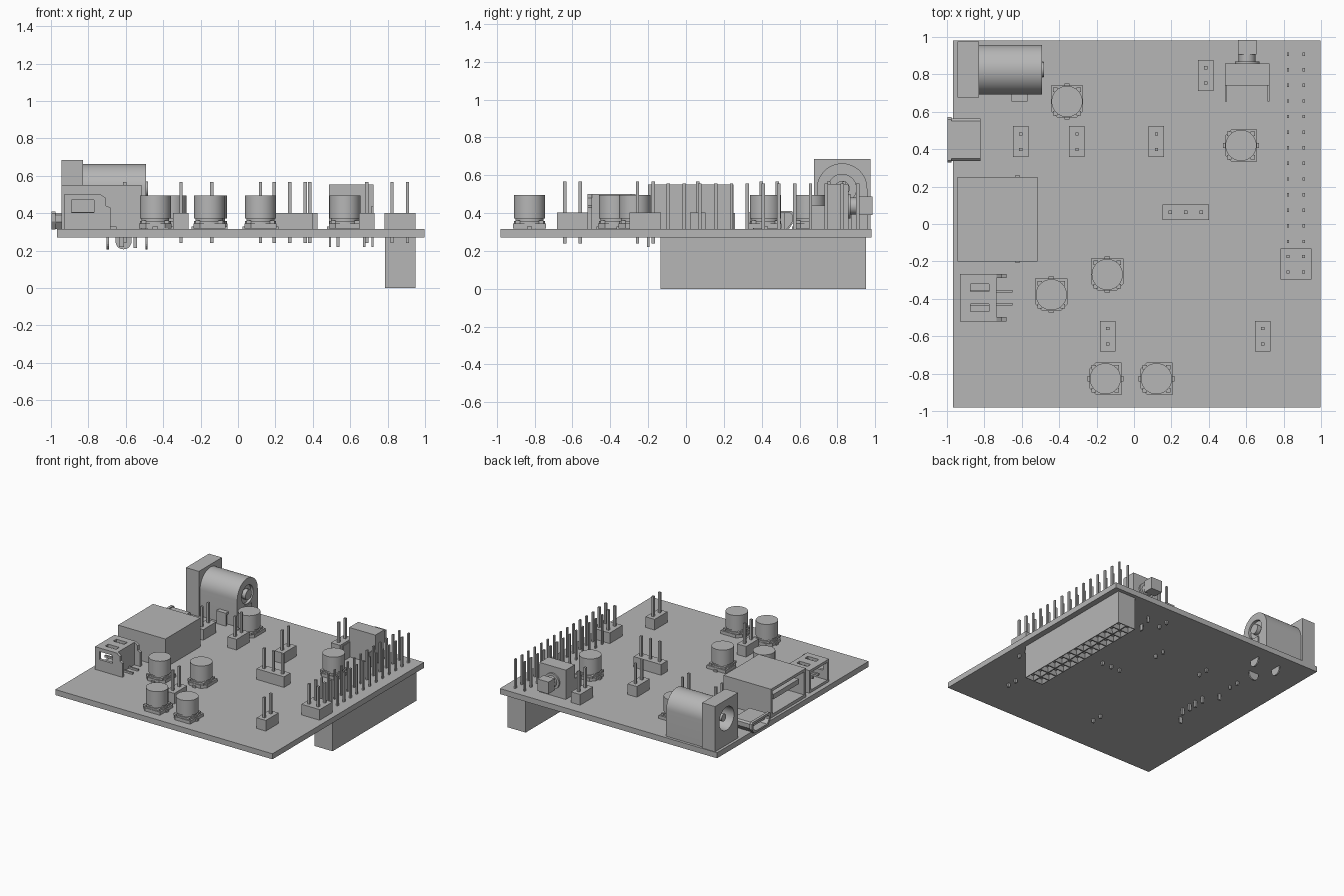
import bpy, bmesh, math

if "Cube" in bpy.data.objects:
    bpy.data.objects.remove(bpy.data.objects["Cube"])

GREY = bpy.data.materials.new("plain grey")
GREY.diffuse_color = (0.47, 0.47, 0.47, 1)
GREY.use_nodes = True
GREY.node_tree.nodes["Principled BSDF"].inputs["Base Color"].default_value = GREY.diffuse_color
TOP, BOT = 0.315, 0.27          # board surfaces


def box(x0, x1, y0, y1, z0, z1):
    return ([(x0, y0), (x1, y0), (x1, y1), (x0, y1)], 'z', z0, z1)


def cyl(c0, c1, r, axis, a0, a1, n=40):
    return ([(c0 + r * math.cos(2 * math.pi * i / n), c1 + r * math.sin(2 * math.pi * i / n))
             for i in range(n)], axis, a0, a1)


def make(name, prisms):
    """One object from extruded profiles: (points, axis, start, end)."""
    bm = bmesh.new()
    for pts, axis, a0, a1 in prisms:
        def at(p, a):
            return {'x': (a, p[0], p[1]), 'y': (p[0], a, p[1]), 'z': (p[0], p[1], a)}[axis]
        lo = [bm.verts.new(at(p, a0)) for p in pts]
        hi = [bm.verts.new(at(p, a1)) for p in pts]
        bm.faces.new(lo)
        bm.faces.new(hi)
        for i in range(len(pts)):
            j = (i + 1) % len(pts)
            bm.faces.new((lo[i], lo[j], hi[j], hi[i]))
    bmesh.ops.recalc_face_normals(bm, faces=bm.faces)
    return finish(name, bm)


def finish(name, bm):
    me = bpy.data.meshes.new(name)
    bm.to_mesh(me)
    bm.free()
    me.materials.append(GREY)
    ob = bpy.data.objects.new(name, me)
    bpy.context.collection.objects.link(ob)
    return ob


def activate(ob):
    bpy.ops.object.select_all(action='DESELECT')
    ob.select_set(True)
    bpy.context.view_layer.objects.active = ob


def smooth(ob):
    activate(ob)
    bpy.ops.object.shade_smooth_by_angle(angle=math.radians(30))


def cut(ob, *prisms):
    for p in prisms:
        tool = make("cutter", [p])
        tool.hide_render = True
        m = ob.modifiers.new("cut", 'BOOLEAN')
        m.operation, m.solver, m.object = 'DIFFERENCE', 'EXACT', tool
        activate(ob)
        bpy.ops.object.modifier_apply(modifier=m.name)
        bpy.data.objects.remove(tool)


# Circuit board
make("circuit_board", [box(-0.967, 0.998, -0.98, 0.98, BOT, TOP)])

# Pin headers: centre, columns, rows
P = 0.0827
for x, y, nx, ny in [(0.384, 0.795, 1, 2), (-0.605, 0.44, 1, 2), (-0.305, 0.44, 1, 2),
                     (0.12, 0.44, 1, 2), (-0.14, -0.6, 1, 2), (0.688, -0.6, 1, 2),
                     (0.277, 0.063, 3, 1), (0.865, -0.215, 2, 2)]:
    w, d = nx * P / 2, ny * P / 2
    make("header_base", [box(x - w, x + w, y - d, y + d, TOP, 0.402)])
    pins = []
    for i in range(nx):
        for j in range(ny):
            px, py = x + (i - (nx - 1) / 2) * P, y + (j - (ny - 1) / 2) * P
            pins.append(box(px - .009, px + .009, py - .009, py + .009, 0.24, 0.567))
    make("header_pins", pins)

# Long socket under the board, with funnel holes, and its pins above
bm = bmesh.new()
X0, X1, Y0, Y1, NY = 0.785, 0.95, -0.135, 0.95, 13
dx, dy = (X1 - X0) / 2, (Y1 - Y0) / NY
grid = [[bm.verts.new((X0 + i * dx, Y0 + j * dy, 0)) for j in range(NY + 1)] for i in range(3)]
cells = [bm.faces.new((grid[i][j], grid[i][j + 1], grid[i + 1][j + 1], grid[i + 1][j]))
         for i in range(2) for j in range(NY)]
rim = [e for e in bm.edges if e.is_boundary]
up = [v for v in bmesh.ops.extrude_edge_only(bm, edges=rim)['geom']
      if isinstance(v, bmesh.types.BMVert)]
for v in up:
    v.co.z = BOT
bmesh.ops.holes_fill(bm, edges=[e for e in bm.edges if e.is_boundary], sides=0)
bmesh.ops.recalc_face_normals(bm, faces=bm.faces)
bmesh.ops.inset_individual(bm, faces=cells, thickness=0.006)
bmesh.ops.inset_individual(bm, faces=cells, thickness=0.024, depth=-0.03)
finish("long_socket", bm)
make("long_socket_pins", [box(x - .006, x + .006, y - .009, y + .009, BOT - .01, 0.556)
                          for x in (0.824, 0.907)
                          for y in [Y0 + (j + .5) * dy for j in range(NY)]])

# Capacitors: centre and direction of the contact tabs
for x, y, along_x in [(-0.358, 0.655, 0), (0.572, 0.42, 1), (-0.143, -0.27, 0),
                      (-0.442, -0.378, 0), (-0.153, -0.827, 1), (0.12, -0.827, 1)]:
    h, c = 0.086, 0.035
    base = [(-h, -h + c), (-h + c, -h), (h, -h), (h, h), (-h + c, h), (-h, h - c)]
    if not along_x:
        base = [(-b, a) for a, b in base]
    base = [(x + a, y + b) for a, b in base]
    tx, ty = (0.096, 0.014) if along_x else (0.014, 0.096)
    make("capacitor_base", [(base, 'z', TOP + .004, 0.345),
                            box(x - tx, x + tx, y - ty, y + ty, TOP, 0.33)])
    posts = []
    for sx in (-1, 1):
        for sy in (-1, 1):
            a, b = x + sx * 0.062, y + sy * 0.062
            posts.append(box(a - .012, a + .012, b - .012, b + .012, 0.345, 0.362))
    make("capacitor_posts", posts)
    smooth(make("capacitor_can", [cyl(x, y, 0.083, 'z', 0.372, 0.495),
                                  cyl(x, y, 0.074, 'z', 0.358, 0.372),
                                  cyl(x, y, 0.083, 'z', 0.345, 0.358)]))

# Power jack: square face block, arched barrel, bore, centre pin, solder tabs
jy, jz, jr = 0.825, 0.53, 0.133
bore = cyl(jy, jz, 0.095, 'x', -1.1, -0.56)
block = make("jack_face_block", [box(-0.945, -0.828, 0.677, 0.975, TOP, 0.685)])
arch = [(jy - jr, TOP), (jy + jr, TOP)] + [
    (jy + jr * math.cos(math.pi * i / 24), jz + jr * math.sin(math.pi * i / 24)) for i in range(25)]
barrel = make("jack_barrel", [(arch, 'x', -0.828, -0.492)])
for ob in (block, barrel):
    cut(ob, bore)
cut(barrel, cyl(jy, jz, 0.075, 'x', -0.515, -0.4))
smooth(block)
smooth(barrel)
smooth(make("jack_centre_pin", [cyl(jy, jz, 0.03, 'x', -0.92, -0.55, 24)]))
smooth(make("jack_rear_rivet", [cyl(jy, jz, 0.04, 'x', -0.52, -0.482, 24)]))


def tab(c, top):                # strip with a rounded lower end
    return [(c - .043, top), (c - .043, 0.25)] + [
        (c + .043 * math.cos(t), 0.25 + .043 * math.sin(t))
        for t in [math.pi + math.pi * i / 10 for i in range(1, 10)]] + [(c + .043, 0.25), (c + .043, top)]


make("jack_tabs", [(tab(-0.612, 0.42), 'y', 0.655, 0.668), (tab(jy, TOP), 'x', -0.702, -0.69),
                   (tab(jy, 0.45), 'x', -0.494, -0.483), box(-.655, -.57, .66, .70, .40, .42)])

# Large socket: open shell, tongue, pins and side tabs
shell = make("large_socket_shell", [box(-0.945, -0.517, -0.2, 0.252, TOP, 0.55)])
cut(shell, box(-1, -0.56, -0.178, 0.23, 0.34, 0.528))
make("large_socket_tongue", [box(-0.925, -0.55, -0.14, 0.192, 0.44, 0.48)])
make("large_socket_pins", [box(-.56, -.54, .026 + s - .009, .026 + s + .009, .215, TOP)
                           for s in (-.115, -.033, .033, .115)] +
     [box(-.635, -.61, y - .006, y + .006, .22, .40) for y in (-.2, .252)])

# Small flared socket
def rounded(w, z0, z1):         # six-sided shell section, narrower below
    m = z0 + (z1 - z0) * 0.45
    return [(0.45 - w + .03, z0), (0.45 + w - .03, z0), (0.45 + w, m), (0.45 + w, z1 - .012),
            (0.45 + w - .012, z1), (0.45 - w + .012, z1), (0.45 - w, z1 - .012), (0.45 - w, m)]


small = make("small_socket_shell", [(rounded(0.113, TOP, 0.402), 'x', -0.975, -0.82)])
flare = make("small_socket_flare", [(rounded(0.122, TOP - .002, 0.41), 'x', -0.997, -0.975)])
for ob in (small, flare):
    cut(ob, (rounded(0.102, 0.328, 0.392), 'x', -1.1, -0.86))
make("small_socket_tongue", [box(-0.975, -0.85, 0.38, 0.52, 0.36, 0.375)])

# Battery plug: hollow body with windows, rear wings and two leads
plug = make("plug_body", [box(-0.93, -0.735, -0.52, -0.268, TOP, 0.5)])
cut(plug, box(-1, -0.76, -0.498, -0.29, 0.335, 0.478),
    box(-0.875, -0.775, -0.362, -0.322, 0.45, 0.6),
    box(-0.875, -0.775, -0.468, -0.428, 0.45, 0.6),
    box(-0.89, -0.77, -0.6, -0.2, 0.405, 0.47))
wing = [(-0.735, TOP), (-0.682, TOP), (-0.682, 0.43), (-0.705, 0.44), (-0.705, 0.48), (-0.735, 0.5)]
make("plug_wings", [(wing, 'y', -0.52, -0.498), (wing, 'y', -0.29, -0.268)])
make("plug_leads", [box(-0.9, -0.65, y - .007, y + .007, TOP + a, 0.33 + a)
                    for y, a in [(-0.36, 0), (-0.43, 0)]] +
     [box(-0.9, -0.735, y - .008, y + .008, 0.39, 0.406) for y in (-0.36, -0.43)])

# Push button: body, collar, square cap, bracket and legs
make("button_body", [box(0.487, 0.725, 0.74, 0.858, TOP, 0.555)])
smooth(make("button_collar", [cyl(0.605, 0.437, 0.065, 'y', 0.858, 0.87, 32),
                              cyl(0.605, 0.437, 0.045, 'y', 0.87, 0.91, 32)]))
make("button_cap", [box(0.555, 0.655, 0.905, 0.985, 0.39, 0.487)])
make("button_bracket", [b for x in (0.487, 0.715) for b in
                        (box(x, x + .01, 0.655, 0.745, TOP, 0.44),
                         box(x, x + .01, 0.66, 0.69, 0.22, TOP))])
make("button_legs", [box(x - .008, x + .008, 0.79, 0.806, 0.22, TOP) for x in (0.535, 0.675)])
